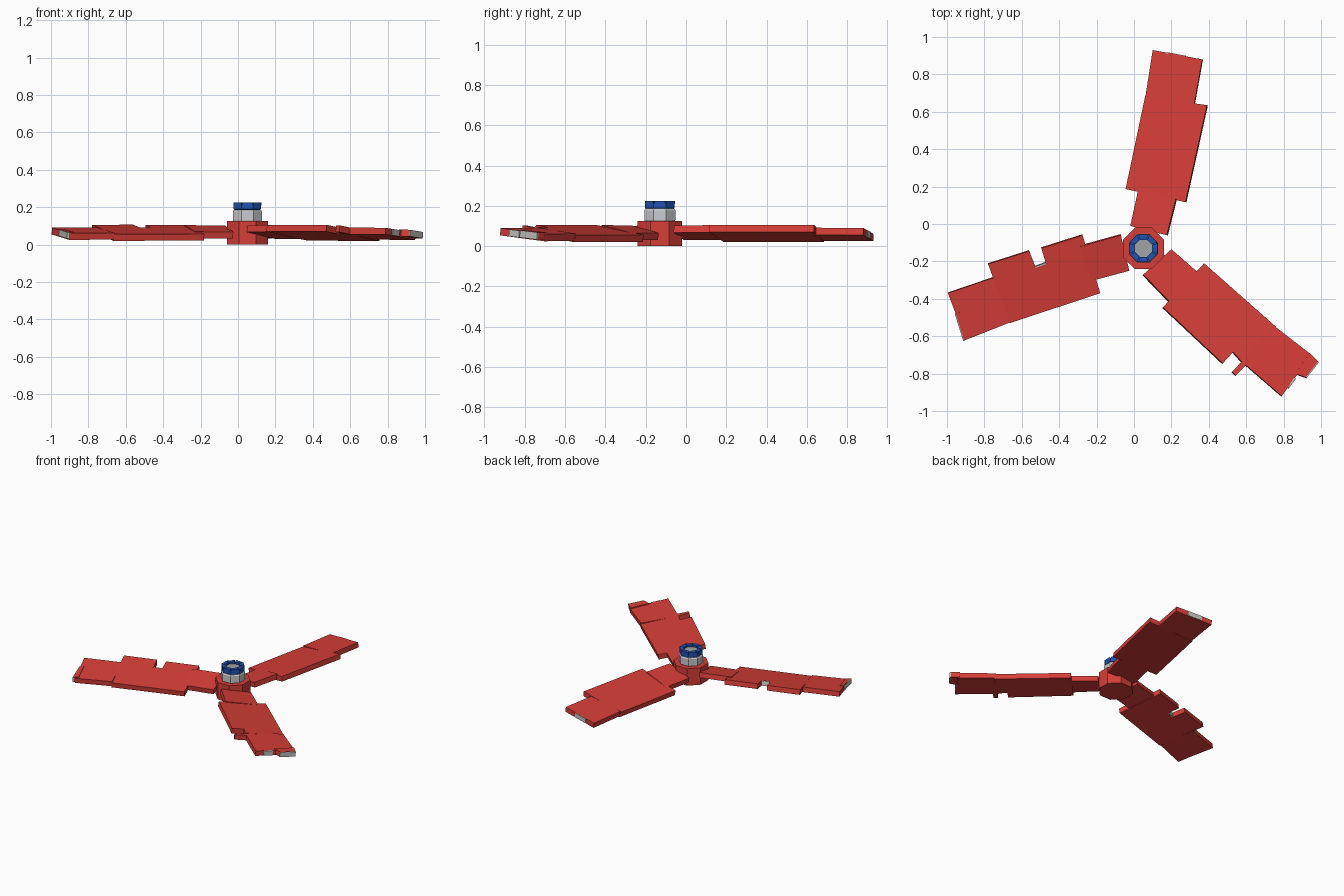
import bpy, bmesh, math
from mathutils import Vector

if "Cube" in bpy.data.objects:
    bpy.data.objects.remove(bpy.data.objects["Cube"])

HUB = Vector((0.05, -0.13))


def material(name, rgb):
    m = bpy.data.materials.new(name)
    m.diffuse_color = (*rgb, 1)
    m.use_nodes = True
    m.node_tree.nodes["Principled BSDF"].inputs["Base Color"].default_value = m.diffuse_color
    return m


RED = material("red", (0.68, 0.048, 0.039))
LIGHT_GREY = material("light grey", (0.58, 0.60, 0.62))
GREY = material("grey", (0.36, 0.37, 0.38))
PALE = material("pale grey", (0.56, 0.55, 0.52))
BLUE = material("blue", (0.015, 0.085, 0.43))


def finish(name, bm, mat):
    bmesh.ops.recalc_face_normals(bm, faces=bm.faces)
    me = bpy.data.meshes.new(name)
    bm.to_mesh(me)
    bm.free()
    me.materials.append(mat)
    ob = bpy.data.objects.new(name, me)
    bpy.context.collection.objects.link(ob)
    return ob


def slab(name, outline, angle, height, slope, mat=RED, thick=0.036):
    """Tilted plate: plan outline laid on a plane that rises to the clockwise side."""
    side = Vector((math.sin(angle), -math.cos(angle)))
    normal = Vector((-slope * side.x, -slope * side.y, 1)).normalized()
    bm = bmesh.new()
    top = [Vector((x, y, height + slope * (Vector((x, y)) - HUB).dot(side)))
           for x, y in outline]
    a = [bm.verts.new(p) for p in top]
    b = [bm.verts.new(p - normal * thick) for p in top]
    bm.faces.new(a)
    bm.faces.new(b[::-1])
    for i in range(len(a)):
        j = (i + 1) % len(a)
        bm.faces.new((a[i], b[i], b[j], a[j]))
    return finish(name, bm, mat)


def end_plate(name, p, q, angle, height):
    """Thin pale plate on the outer edge running from p to q."""
    out = Vector((math.cos(angle), math.sin(angle))) * 0.005
    p, q = Vector(p), Vector(q)
    slab(name, [p - out, q - out, q + out, p + out], angle, height, 0.1, PALE, 0.034)


def octagon(name, profile, mat):
    """Eight-sided turned part; profile is a list of (apothem, z)."""
    bm = bmesh.new()
    rings = []
    for r, z in profile:
        rr = r / math.cos(math.pi / 8)
        rings.append([bm.verts.new((HUB.x + rr * math.cos((k + 0.5) * math.pi / 4),
                                    HUB.y + rr * math.sin((k + 0.5) * math.pi / 4), z))
                      for k in range(8)])
    for r0, r1 in zip(rings, rings[1:]):
        for k in range(8):
            j = (k + 1) % 8
            bm.faces.new((r0[k], r0[j], r1[j], r1[k]))
    bm.faces.new(rings[0][::-1])
    bm.faces.new(rings[-1])
    return finish(name, bm, mat)


# Hub, collar and cap with a recessed grey centre
octagon("hub", [(0.11, 0.0), (0.11, 0.125)], RED)
octagon("collar", [(0.072, 0.12), (0.077, 0.13), (0.077, 0.178), (0.072, 0.186)], LIGHT_GREY)
octagon("cap", [(0.068, 0.186), (0.074, 0.190), (0.074, 0.214), (0.046, 0.214),
                (0.046, 0.206)], BLUE)
octagon("cap_centre", [(0.0455, 0.200), (0.0455, 0.211)], GREY)

# Raised teeth around the cap rim
for k in range(8):
    ang = k * math.pi / 4
    u = Vector((math.cos(ang), math.sin(ang)))
    v = Vector((-u.y, u.x))
    quad = [HUB + u * 0.046 - v * 0.017, HUB + u * 0.0745 - v * 0.027,
            HUB + u * 0.0745 + v * 0.027, HUB + u * 0.046 + v * 0.017]
    slab(f"cap_tooth_{k}", quad, 0, 0.225, 0, BLUE, 0.015)

# Blades: root, main panel and tip, each with its own worn outline
ANGLES = [math.radians(77.3 + 120 * i) for i in range(3)]
ROOTS = [
    [(-0.02, -0.01), (0.175, -0.06), (0.225, 0.14), (0.025, 0.195)],
    [(-0.07, -0.06), (-0.025, -0.25), (-0.23, -0.305), (-0.285, -0.12)],
    [(0.20, -0.135), (0.05, -0.27), (0.195, -0.42), (0.355, -0.27)],
]
MAINS = [
    [(-0.045, 0.187), (0.275, 0.117), (0.39, 0.635), (0.06, 0.685)],
    [(-0.275, -0.06), (-0.18, -0.37), (-0.665, -0.53), (-0.78, -0.215),
     (-0.56, -0.145), (-0.525, -0.235), (-0.47, -0.215), (-0.495, -0.13)],
    [(0.375, -0.21), (0.155, -0.445), (0.475, -0.745), (0.53, -0.685),
     (0.575, -0.735), (0.76, -0.55)],
]
TIPS = [
    [(0.06, 0.675), (0.32, 0.63), (0.365, 0.88), (0.10, 0.93)],
    [(-0.745, -0.285), (-0.66, -0.525), (-0.90, -0.62), (-0.995, -0.37)],
    [(0.75, -0.545), (0.57, -0.73), (0.79, -0.92), (0.95, -0.70)],
]
for i, ang in enumerate(ANGLES):
    slab(f"blade_root_{i}", ROOTS[i], ang, 0.084, 0.18)
    slab(f"blade_main_{i}", MAINS[i], ang, 0.081, 0.15)
    slab(f"blade_tip_{i}", TIPS[i], ang, 0.081, 0.11)

# Ragged red pieces at the tips and notch
slab("tip_scrap_1", [(-0.953, -0.48), (-0.908, -0.625), (-0.88, -0.60), (-0.93, -0.47)],
     ANGLES[1], 0.085, 0.1)
slab("tip_scrap_2", [(0.94, -0.69), (0.985, -0.735), (0.918, -0.82), (0.86, -0.80)],
     ANGLES[2], 0.087, 0.1)
slab("notch_scrap", [(0.59, -0.72), (0.525, -0.79), (0.545, -0.81), (0.615, -0.74)],
     ANGLES[2], 0.078, 0.15)

# Bare ends and notch floor
end_plate("bare_end_0", (0.275, 0.895), (0.175, 0.914), ANGLES[0], 0.080)
end_plate("bare_end_1", (-0.953, -0.48), (-0.908, -0.625), ANGLES[1], 0.084)
end_plate("bare_end_2", (0.986, -0.735), (0.919, -0.82), ANGLES[2], 0.086)
end_plate("bare_end_3", (0.862, -0.824), (0.825, -0.874), ANGLES[2], 0.081)
slab("notch_floor", [(-0.525, -0.237), (-0.47, -0.217), (-0.473, -0.208), (-0.528, -0.228)],
     ANGLES[1], 0.08, 0.15, PALE, 0.034)
